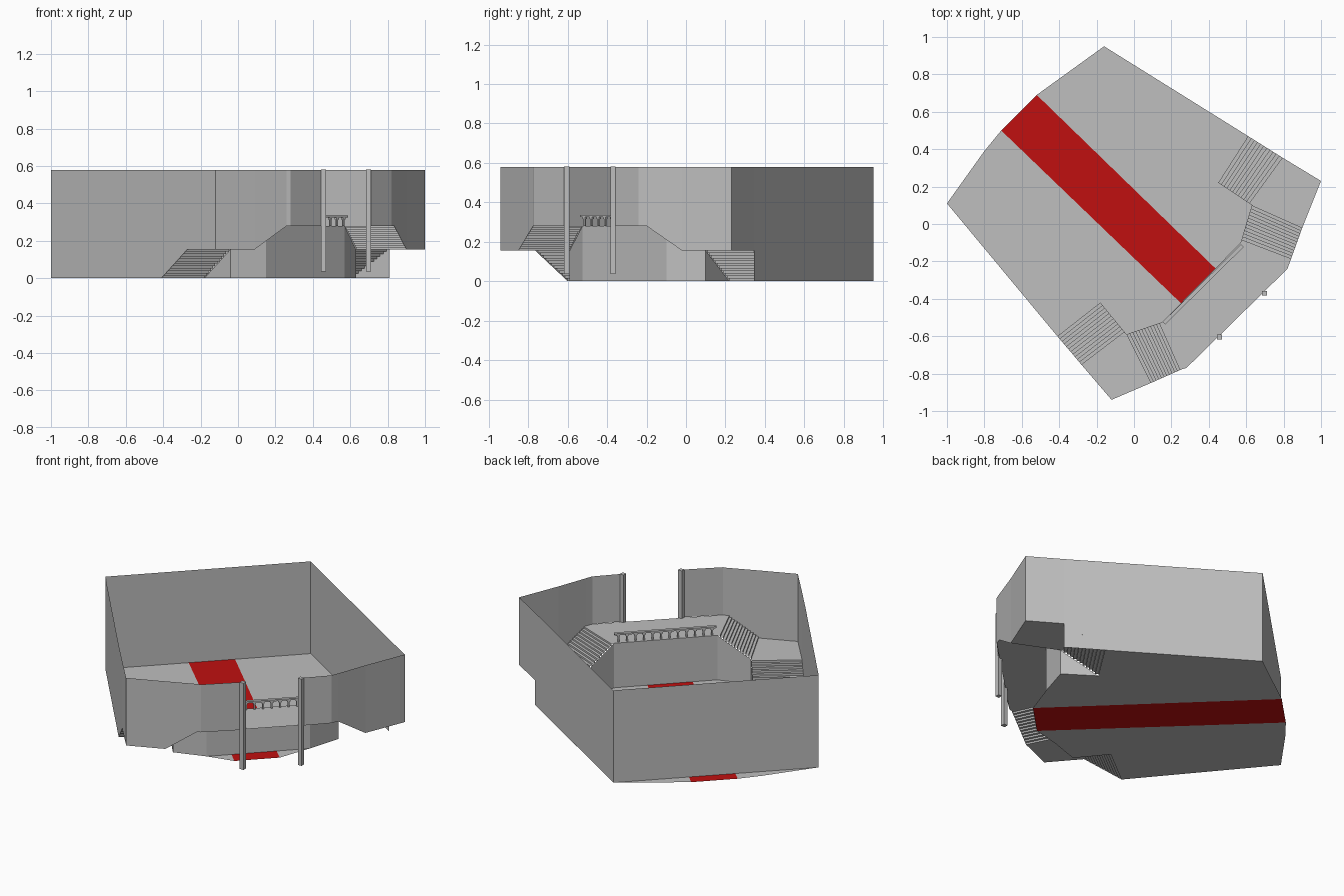
import bpy
from mathutils import Vector, Matrix
import math

cube = bpy.data.objects.get("Cube")
if cube:
    bpy.data.objects.remove(cube, do_unlink=True)


def material(name, colour):
    m = bpy.data.materials.new(name)
    m.use_nodes = True
    m.diffuse_color = colour
    m.node_tree.nodes["Principled BSDF"].inputs["Base Color"].default_value = colour
    return m


GREY = material("plaster grey", (0.52, 0.52, 0.52, 1))
RED = material("carpet red", (0.53, 0.005, 0.005, 1))

# Levels
LANDING, BALCONY, TOP = 0.155, 0.28, 0.58


def mesh_object(name, verts, faces, mat=GREY):
    me = bpy.data.meshes.new(name)
    me.from_pydata([tuple(v) for v in verts], [], faces)
    me.materials.append(mat)
    ob = bpy.data.objects.new(name, me)
    bpy.context.scene.collection.objects.link(ob)
    return ob


def slab(name, points, z, mat=GREY):
    """Flat sheet facing up."""
    area = sum(p[0] * q[1] - q[0] * p[1] for p, q in zip(points, points[1:] + points[:1]))
    if area < 0:
        points = points[::-1]
    mesh_object(name, [(*p, z) for p in points], [list(range(len(points)))], mat)


def wall(name, lower, upper):
    """Sheet between a lower and an upper line."""
    n = len(lower)
    mesh_object(name, lower + upper,
                [(i, i + 1, n + i + 1, n + i) for i in range(n - 1)])


def outer_wall(name, lower):
    wall(name, lower, [(x, y, TOP) for x, y, z in lower])


def stairs(name, foot, head, z0, z1, steps=12):
    """Stepped sheet from the foot edge up to the head edge."""
    verts = []
    for i in range(steps + 1):
        for z in (max(i, 0), min(i + 1, steps)):
            for a, b in zip(foot, head):
                p = Vector(a).lerp(Vector(b), i / steps)
                verts.append((p.x, p.y, z0 + (z1 - z0) * z / steps))
    rows = len(verts) // 2
    mesh_object(name, verts, [(2 * i, 2 * i + 1, 2 * i + 3, 2 * i + 2)
                              for i in range(rows - 2)])


def box(name, centre, size, angle=0):
    x, y, z = (s / 2 for s in size)
    rot = Matrix.Rotation(angle, 3, 'Z')
    verts = [rot @ Vector((i * x, j * y, k * z)) + Vector(centre)
             for k in (-1, 1) for i, j in ((-1, -1), (1, -1), (1, 1), (-1, 1))]
    faces = [(3, 2, 1, 0), (4, 5, 6, 7)]
    faces += [(i, (i + 1) % 4, (i + 1) % 4 + 4, i + 4) for i in range(4)]
    return mesh_object(name, verts, faces)


# Key plan points
west, north, east, south = (-1, 0.11), (-0.16, 0.95), (1, 0.23), (-0.12, -0.94)
s_foot = [(-0.41, -0.60), (-0.18, -0.42)]
s_land = [(-0.27, -0.765), (-0.04, -0.59)]
n_foot = [(0.61, 0.47), (0.45, 0.22)]
n_land = [(0.81, 0.345), (0.63, 0.10)]
s_rise, n_rise = (0.09, -0.85), (0.90, -0.02)
s_in, n_in = (0.15, -0.525), (0.57, -0.10)
s_out, n_out = (0.26, -0.775), (0.835, -0.20)
s_corner, n_corner = (0.28, -0.77), (0.82, -0.24)
s_post, n_post = (0.457, -0.605), (0.697, -0.37)
carpet = [(-0.71, 0.50), (-0.52, 0.69), (0.50, -0.30), (0.315, -0.485)]

# Floor with carpet strip
slab("carpet", carpet, 0, RED)
slab("floor_south", [carpet[0], carpet[3], s_in, s_land[1], s_foot[1], s_foot[0],
                     west, (-0.80, 0.39)], 0)
slab("floor_north", [carpet[2], carpet[1], north, n_foot[0], n_foot[1],
                     n_land[1], n_in], 0)

# Landings and balcony
slab("landing_south", [s_land[0], south, s_rise, s_land[1]], LANDING)
slab("landing_north", [n_land[0], n_land[1], n_rise, east], LANDING)
slab("balcony", [s_in, s_out, s_corner, n_corner, n_out, n_in], BALCONY)

# Stairs
stairs("lower_stairs_south", s_foot, s_land, 0, LANDING)
stairs("lower_stairs_north", n_foot, n_land, 0, LANDING)
stairs("upper_stairs_south", [s_land[1], s_rise], [s_in, s_out], LANDING, BALCONY)
stairs("upper_stairs_north", [n_land[1], n_rise], [n_in, n_out], LANDING, BALCONY)

# Retaining wall under the stairs and balcony
inner = [s_foot[1], s_land[1], s_in, n_in, n_land[1], n_foot[1]]
heights = [0, LANDING, BALCONY, BALCONY, LANDING, 0]
wall("retaining_wall", [(*p, 0) for p in inner],
     [(*p, z) for p, z in zip(inner, heights)])

# Outer walls, whose lower edges follow the stairs
outer_wall("back_wall", [(*n_land[0], 0), (*north, 0), (*west, 0)])
outer_wall("back_wall_end", [(*east, LANDING), (*n_land[0], LANDING)])
outer_wall("south_wall", [(*west, 0), (*s_foot[0], 0), (*s_land[0], LANDING),
                          (*south, LANDING), (*s_rise, LANDING), (*s_out, BALCONY),
                          (*s_corner, BALCONY), (*s_post, BALCONY)])
outer_wall("east_wall", [(*n_post, BALCONY), (*n_corner, BALCONY), (*n_out, BALCONY),
                         (*n_rise, LANDING), (*east, LANDING)])

# Entrance pillars
for name, p in (("pillar_south", s_post), ("pillar_north", n_post)):
    box(name, (*p, 0.308), (0.026, 0.026, 0.545))

# Railing along the inner balcony edge
start, end = Vector((0.16, -0.53)), Vector((0.58, -0.115))
run = end - start
angle = math.atan2(run.y, run.x)
mid = (start + end) / 2
box("handrail", (*mid, 0.33), (run.length, 0.02, 0.01), angle)
COUNT = 12
for i in range(COUNT):
    p = start.lerp(end, (i + 0.5) / COUNT)
    box("baluster", (*p, 0.3025), (0.009, 0.009, 0.045), angle)
    box("baluster_cap", (*p, 0.32), (0.018, 0.014, 0.01), angle)
